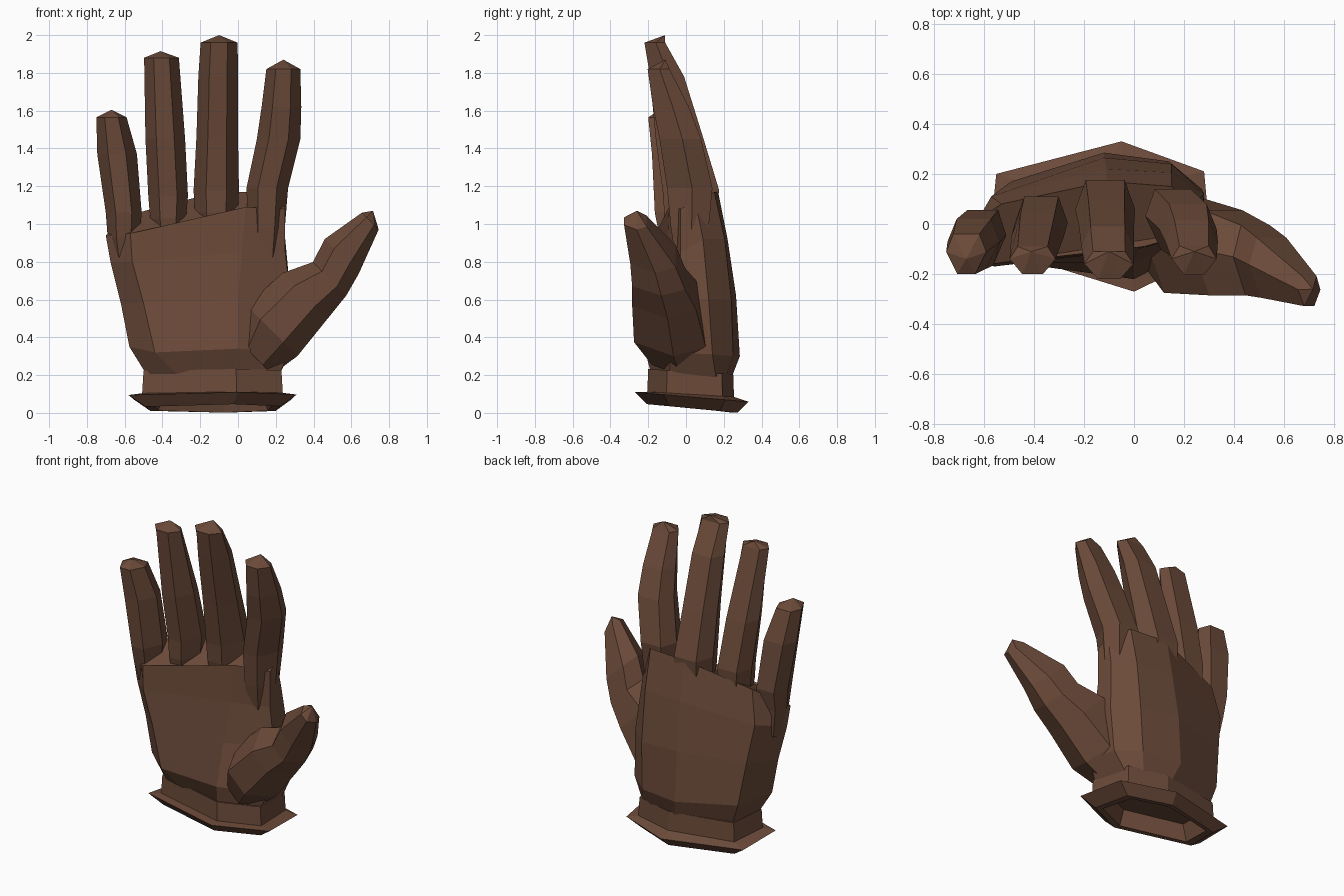
import bpy, bmesh
from mathutils import Vector

leather = bpy.data.materials.new("brown leather")
leather.diffuse_color = (0.15, 0.07, 0.042, 1)


def loft(name, rings, apex=None):
    """Skin a closed tube over rings; the end is flat or drawn to an apex."""
    bm = bmesh.new()
    rows = [[bm.verts.new(p) for p in ring] for ring in rings]
    n = len(rows[0])
    for a, b in zip(rows, rows[1:]):
        for i in range(n):
            j = (i + 1) % n
            bm.faces.new((a[i], a[j], b[j], b[i]))
    bm.faces.new(rows[0][::-1])
    if apex:
        tip = bm.verts.new(apex)
        for i in range(n):
            bm.faces.new((rows[-1][i], rows[-1][(i + 1) % n], tip))
    else:
        bm.faces.new(rows[-1])
    bmesh.ops.recalc_face_normals(bm, faces=bm.faces)
    mesh = bpy.data.meshes.new(name)
    bm.to_mesh(mesh)
    bm.free()
    mesh.materials.append(leather)
    obj = bpy.data.objects.new(name, mesh)
    bpy.context.collection.objects.link(obj)
    return obj


def digit(name, sections, apex, across=(1, 0, 0)):
    """Six-sided digit; section = centre x, y, z, half width, half depth."""
    u, v = Vector(across).normalized(), Vector((0, 1, 0))
    hexagon = [(-1, 0.1), (-0.45, -1), (0.45, -1), (1, 0.1), (0.65, 1), (-0.65, 1)]
    rings = [[Vector((x, y, z)) + u * (a * w) + v * (b * d) for a, b in hexagon]
             for x, y, z, w, d in sections]
    return loft(name, rings, apex)


# Palm: eight-sided arched rings from the wrist to the knuckles
palm = loft("palm", [
    [(-.47, -.05, .18), (-.30, -.10, .18), (-.02, -.18, .19), (.21, -.09, .18),
     (.20, .16, .18), (.10, .205, .175), (-.08, .235, .17), (-.44, .16, .18)],
    [(-.575, -.06, .35), (-.44, -.16, .32), (.0, -.22, .34), (.27, -.08, .32),
     (.27, .14, .31), (.14, .25, .30), (-.12, .285, .30), (-.49, .17, .33)],
    [(-.62, -.06, .58), (-.50, -.16, .58), (.0, -.15, .60), (.28, -.03, .60),
     (.28, .12, .60), (.15, .24, .60), (-.12, .265, .62), (-.53, .14, .60)],
    [(-.675, -.07, .80), (-.56, -.17, .80), (.02, -.10, .85), (.25, -.03, .85),
     (.25, .09, .92), (.15, .205, .92), (-.11, .22, .92), (-.57, .11, .85)],
    [(-.70, -.07, .94), (-.57, -.16, .95), (.04, -.09, 1.09), (.25, -.03, 1.08),
     (.24, .05, 1.12), (.15, .15, 1.17), (-.11, .17, 1.17), (-.53, .08, 1.06)],
])

# Fingers, each rooted inside the palm
parts = [
    digit("little_finger", [(-.60, -.04, .75, .05, .05), (-.605, -.055, .93, .085, .085),
                            (-.605, -.055, 1.06, .095, .11), (-.64, -.08, 1.37, .105, .10),
                            (-.67, -.12, 1.565, .08, .08)],
          (-.67, -.14, 1.605)),
    digit("ring_finger", [(-.37, 0, .85, .06, .08), (-.37, -.005, 1.03, .095, .11),
                          (-.37, -.005, 1.15, .105, .115), (-.385, -.06, 1.45, .105, .10),
                          (-.405, -.145, 1.88, .092, .055)],
          (-.41, -.11, 1.915)),
    digit("middle_finger", [(-.11, .05, .90, .09, .09), (-.115, .045, 1.06, .115, .12),
                            (-.115, .045, 1.18, .12, .13), (-.11, -.02, 1.46, .11, .11),
                            (-.105, -.10, 1.78, .105, .09), (-.10, -.165, 1.96, .098, .055)],
          (-.10, -.11, 2.0)),
    digit("index_finger", [(.14, .04, .72, .08, .08), (.15, .02, .98, .098, .10),
                           (.155, .02, 1.19, .11, .12), (.215, -.03, 1.45, .115, .11),
                           (.23, -.08, 1.62, .105, .095), (.24, -.145, 1.82, .09, .058)],
          (.24, -.11, 1.87)),
]

# Thumb with its fleshy mound, sectioned square to its slanted direction
parts.append(digit(
    "thumb", [(.09, -.05, .295, .13, .13), (.18, -.085, .435, .19, .19),
              (.355, -.115, .62, .17, .17), (.485, -.145, .71, .125, .14),
              (.55, -.175, .83, .128, .12), (.70, -.268, 1.015, .063, .06)],
    (.715, -.26, 1.07), across=(.7, 0, -.7)))

# Cuff: hollow underside, flared rim and tapered wrist
rim = [(0, -.27), (.31, -.12), (.28, .21), (-.05, .33), (-.55, .2), (-.58, -.09)]
wrist = [(-.01, -.20), (.23, -.10), (.20, .19), (-.05, .25), (-.46, .17), (-.50, -.06)]


def cuff_ring(points, scale, z, slope):
    cx, cy = -.125, .045
    return [(cx + (x - cx) * scale, cy + (y - cy) * scale, z - slope * y)
            for x, y in points]


parts.append(loft("cuff", [
    cuff_ring(rim, .62, .13, .08), cuff_ring(rim, .7, .028, .08),
    cuff_ring(rim, .8, .026, .075), cuff_ring(rim, 1, .087, .085),
    cuff_ring(wrist, 1.02, .10, .06), cuff_ring(wrist, 1, .22, .06)]))

# Weld all parts into one skin without buried faces
for part in parts:
    mod = palm.modifiers.new("weld " + part.name, 'BOOLEAN')
    mod.operation, mod.solver, mod.object = 'UNION', 'EXACT', part
depsgraph = bpy.context.evaluated_depsgraph_get()
skin = bpy.data.meshes.new_from_object(palm.evaluated_get(depsgraph))
palm.modifiers.clear()
palm.data = skin
palm.name = "glove"
for part in parts:
    bpy.data.objects.remove(part)
